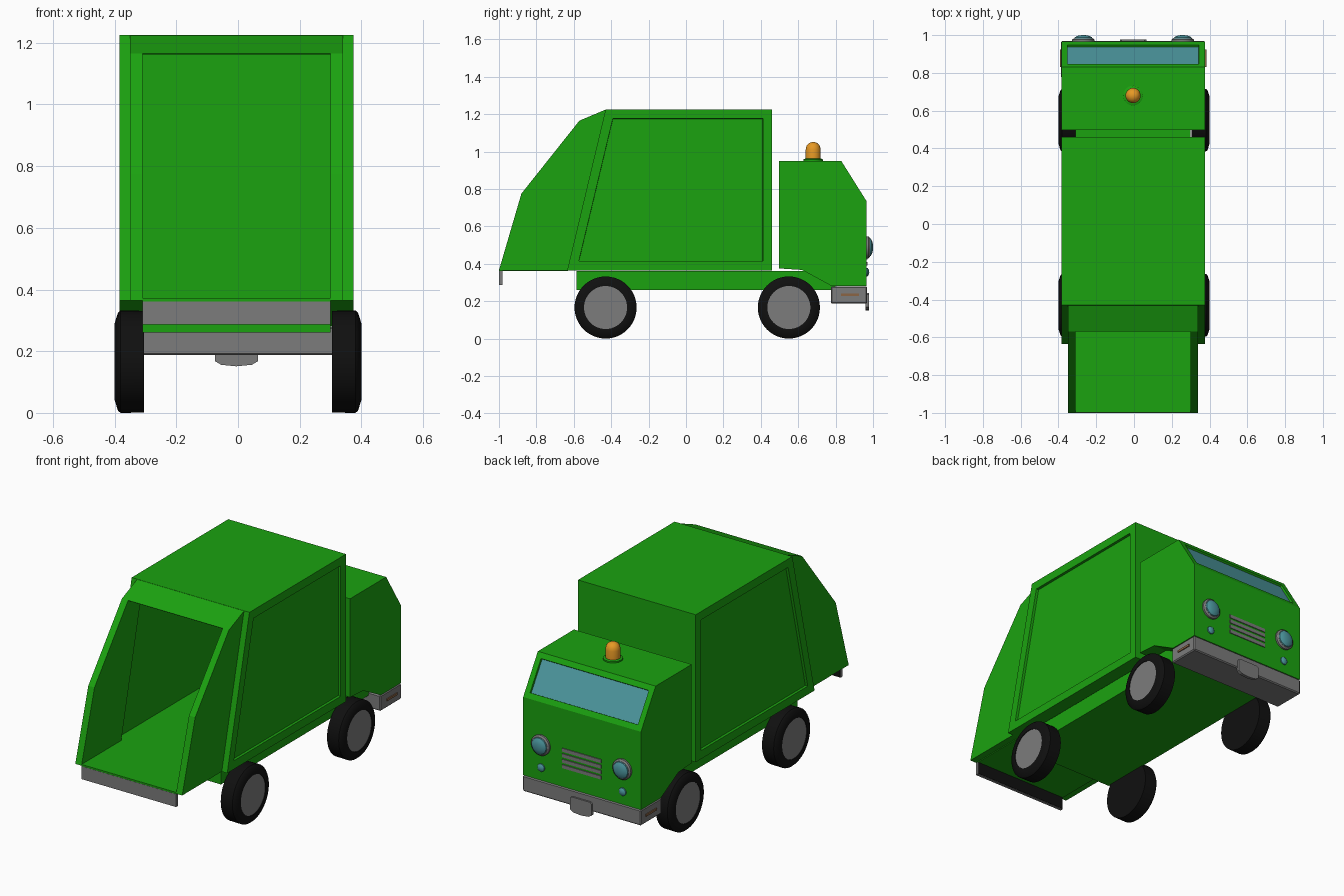
import bpy, bmesh
from mathutils import Vector

if "Cube" in bpy.data.objects:
    bpy.data.objects.remove(bpy.data.objects["Cube"])

CX = -0.005  # body sits a hair left of centre


def material(name, r, g, b):
    m = bpy.data.materials.new(name)
    m.diffuse_color = (r, g, b, 1)
    m.use_nodes = True
    m.node_tree.nodes["Principled BSDF"].inputs["Base Color"].default_value = m.diffuse_color
    return m


GREEN = material("green_paint", 0.011, 0.365, 0.005)
BLACK = material("rubber", 0.005, 0.005, 0.005)
GREY = material("grey_metal", 0.2, 0.2, 0.2)
GLASS = material("teal_glass", 0.073, 0.31, 0.345)
ORANGE = material("orange_lens", 0.8, 0.32, 0.018)
BROWN = material("side_marker_lens", 0.26, 0.13, 0.06)


def finish(name, bm, mats=(), smooth=False):
    bmesh.ops.recalc_face_normals(bm, faces=bm.faces[:])
    mesh = bpy.data.meshes.new(name)
    bm.to_mesh(mesh)
    bm.free()
    ob = bpy.data.objects.new(name, mesh)
    bpy.context.collection.objects.link(ob)
    for m in mats:
        mesh.materials.append(m)
    if smooth:
        bpy.ops.object.select_all(action='DESELECT')
        ob.select_set(True)
        bpy.context.view_layer.objects.active = ob
        bpy.ops.object.shade_smooth_by_angle(angle=0.6)
    return ob


def prism(name, pts, x0, x1, mats=(GREY,), inset=None):
    """Extrude a (y, z) profile along x; inset = (face test, border, depth, material index)."""
    bm = bmesh.new()
    a, b = ([bm.verts.new((x + CX, y, z)) for y, z in pts] for x in (x0, x1))
    bm.faces.new(a)
    bm.faces.new(b)
    n = len(pts)
    for i in range(n):
        j = (i + 1) % n
        bm.faces.new((a[i], a[j], b[j], b[i]))
    bmesh.ops.recalc_face_normals(bm, faces=bm.faces[:])
    if inset:
        test, border, depth, index = inset
        for f in [f for f in bm.faces if test(f.normal)]:
            bmesh.ops.inset_region(bm, faces=[f], thickness=border, use_even_offset=True)
            bmesh.ops.inset_region(bm, faces=[f], thickness=0.001, depth=-depth, use_even_offset=True)
            f.material_index = index
    return finish(name, bm, mats)


def box(name, x0, x1, y0, y1, z0, z1, mats=(GREY,), bevel=0):
    ob = prism(name, [(y0, z0), (y1, z0), (y1, z1), (y0, z1)], x0, x1, mats)
    if bevel:
        mod = ob.modifiers.new("bevel", 'BEVEL')
        mod.width = bevel
        mod.segments = 1
    return ob


def lathe(name, profile, loc, axis, mats=(GREY,), steps=40):
    """Spin a (radius, offset) profile about an axis."""
    bm = bmesh.new()
    verts = [bm.verts.new((r, 0, h)) for r, h in profile]
    edges = [bm.edges.new(p) for p in zip(verts, verts[1:])]
    bmesh.ops.spin(bm, geom=verts + edges, cent=(0, 0, 0), axis=(0, 0, 1),
                   angle=6.283185307, steps=steps)
    bmesh.ops.remove_doubles(bm, verts=bm.verts[:], dist=0.0002)
    q = Vector(axis).to_track_quat('Z', 'Y')
    for v in bm.verts:
        v.co = q @ v.co + Vector(loc)
    return finish(name, bm, mats, True)


# Hollow container with recessed side panels
body = prism("container", [(0.46, 0.365), (0.46, 1.225), (-0.43, 1.225), (-0.635, 0.365)],
             -0.38, 0.38, [GREEN], (lambda n: abs(n.x) > 0.9, 0.049, 0.015, 0))
cutter = prism("container_cutter", [(0.43, 0.372), (0.43, 1.205), (-0.5, 1.205), (-0.72, 0.372)],
               -0.342, 0.342, [GREEN])
cutter.hide_render = True
cutter.hide_viewport = True
cut = body.modifiers.new("hollow", 'BOOLEAN')
cut.operation = 'DIFFERENCE'
cut.solver = 'EXACT'
cut.object = cutter

# Rear hopper: side walls, roof and floor
for side, s in (("left", -1), ("right", 1)):
    prism(f"hopper_wall_{side}", [(-0.43, 1.224), (-0.57, 1.165), (-0.88, 0.775),
                                  (-1.0, 0.365), (-0.635, 0.365)], s * 0.305, s * 0.345, [GREEN])
prism("hopper_roof", [(-0.43, 1.224), (-0.57, 1.165), (-0.568, 1.162), (-0.435, 1.205)],
      -0.305, 0.305, [GREEN])
box("hopper_floor", -0.305, 0.305, -0.999, -0.63, 0.360, 0.372, [GREEN])
box("hopper_lip", -0.305, 0.305, -1.0, -0.982, 0.287, 0.362)
box("hopper_lip_backing", -0.303, 0.303, -0.982, -0.98, 0.289, 0.361, [BLACK])

# Chassis
box("chassis", -0.305, 0.305, -0.585, 0.80, 0.26, 0.36, [GREEN])

# Cab with recessed windscreen
prism("cab", [(0.497, 0.375), (0.497, 0.95), (0.83, 0.95), (0.965, 0.735), (0.965, 0.28),
              (0.78, 0.28), (0.62, 0.367)], -0.38, 0.38, [GREEN, GLASS],
      (lambda n: n.y > 0.5 and n.z > 0.3, 0.032, 0.012, 1))

# Front bumper, tow plate and side markers
box("bumper", -0.382, 0.382, 0.775, 0.968, 0.187, 0.279, bevel=0.006)
bm = bmesh.new()
outline = [(-0.07, 0.235), (-0.06, 0.243), (0.06, 0.243), (0.07, 0.235),
           (0.07, 0.168), (0.05, 0.156), (0, 0.151), (-0.05, 0.156), (-0.07, 0.168)]
face = bm.faces.new([bm.verts.new((x + CX, 0.96, z)) for x, z in outline])
ext = bmesh.ops.extrude_face_region(bm, geom=[face])
bmesh.ops.translate(bm, vec=(0, 0.018, 0), verts=[v for v in ext["geom"] if isinstance(v, bmesh.types.BMVert)])
finish("tow_plate", bm, [GREY])
for side, s in (("left", -1), ("right", 1)):
    box(f"side_marker_{side}", s * 0.375, s * 0.388, 0.83, 0.925, 0.228, 0.24, [BROWN])

# Radiator grille
for i in range(4):
    z = 0.39 + i * 0.032
    box(f"grille_bar_{i + 1}", -0.125, 0.125, 0.96, 0.97, z, z + 0.02)

# Headlights and small lamps
for side, s in (("left", -1), ("right", 1)):
    x = CX + s * 0.263
    lathe(f"headlight_rim_{side}", [(0, 0), (0.059, 0), (0.059, 0.013), (0.05, 0.02), (0, 0.02)],
          (x, 0.963, 0.488), (0, 1, 0))
    lathe(f"headlight_lens_{side}", [(0, 0.015), (0.05, 0.015), (0.046, 0.025), (0.034, 0.032),
                                     (0.018, 0.036), (0, 0.037)], (x, 0.963, 0.488), (0, 1, 0), [GLASS])
    lathe(f"small_lamp_{side}", [(0, 0), (0.023, 0), (0.022, 0.008), (0.014, 0.014), (0, 0.017)],
          (x, 0.963, 0.355), (0, 1, 0), [GLASS], 24)

# Roof beacon
lathe("beacon_base", [(0, 0), (0.052, 0), (0.052, 0.009), (0.043, 0.013), (0, 0.013)],
      (CX, 0.68, 0.949), (0, 0, 1), [GREEN])
lathe("beacon_lens", [(0, 0.01), (0.04, 0.01), (0.04, 0.062), (0.036, 0.08), (0.026, 0.093),
                      (0.013, 0.1), (0, 0.102)], (CX, 0.68, 0.949), (0, 0, 1), [ORANGE])

# Wheels
for end, y in (("front", 0.55), ("rear", -0.43)):
    for side, s in (("left", -1), ("right", 1)):
        loc, axis = (s * 0.305, y, 0.166), (s, 0, 0)
        lathe(f"{end}_tyre_{side}", [(0, 0), (0.165, 0), (0.166, 0.076), (0.159, 0.084), (0.122, 0.096),
                                     (0.115, 0.095), (0.115, 0.08), (0, 0.08)], loc, axis, [BLACK], 48)
        lathe(f"{end}_hub_{side}", [(0, 0.07), (0.115, 0.07), (0.115, 0.091), (0, 0.091)], loc, axis, [GREY], 48)
